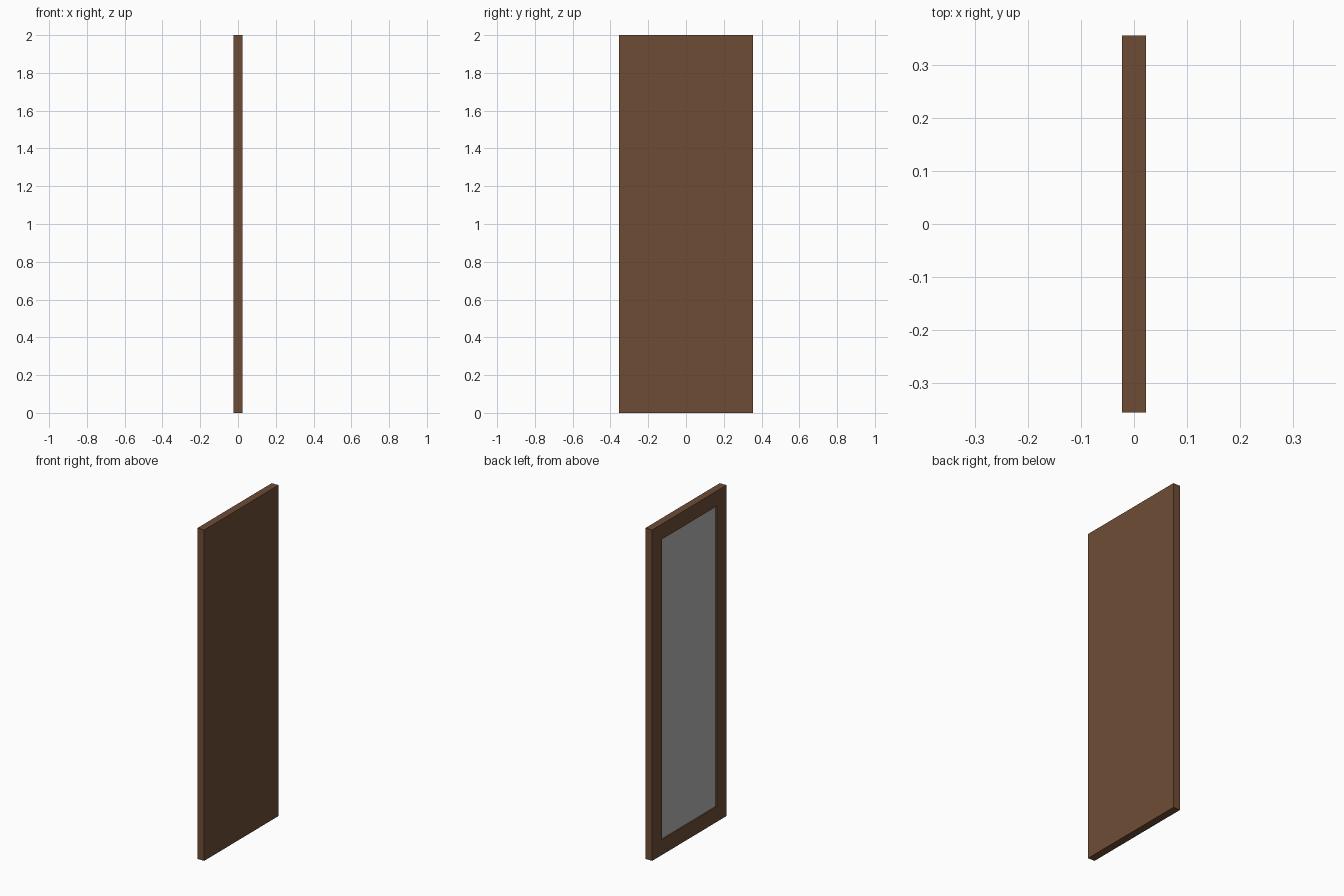
import bpy

if "Cube" in bpy.data.objects:
    bpy.data.objects.remove(bpy.data.objects["Cube"])

# Overall sizes
THICK, WIDTH, HEIGHT = 0.045, 0.71, 2.0
BORDER, RECESS = 0.092, 0.008


def material(name, rgb):
    m = bpy.data.materials.new(name)
    m.diffuse_color = (*rgb, 1.0)
    m.use_nodes = True
    m.node_tree.nodes["Principled BSDF"].inputs["Base Color"].default_value = m.diffuse_color
    return m


wood = material("brown wood", (0.155, 0.074, 0.036))
glass = material("mirror grey", (0.46, 0.46, 0.46))


def box(name, lo, hi, mat):
    """Box between two opposite corners."""
    bpy.ops.mesh.primitive_cube_add(size=1)
    ob = bpy.context.object
    ob.name = name
    ob.location = [(a + b) / 2 for a, b in zip(lo, hi)]
    ob.scale = [b - a for a, b in zip(lo, hi)]
    bpy.ops.object.transform_apply(location=True, rotation=False, scale=True)
    ob.data.materials.append(mat)
    return ob


X, Y = THICK / 2, WIDTH / 2

# Wooden frame: a solid board whose -x face is inset and pushed in
frame = box("mirror_frame", (-X, -Y, 0), (X, Y, HEIGHT), wood)
frame.data.materials.append(glass)

import bmesh
bm = bmesh.new()
bm.from_mesh(frame.data)
face = next(f for f in bm.faces if f.normal.x < -0.9)
bmesh.ops.inset_region(bm, faces=[face], thickness=BORDER, use_even_offset=True)

# Mirror glass: recessed panel inside the border
panel = bmesh.ops.extrude_discrete_faces(bm, faces=[face])["faces"][0]
bmesh.ops.translate(bm, verts=panel.verts[:], vec=(RECESS, 0, 0))
panel.material_index = 1
bm.normal_update()
bm.to_mesh(frame.data)
bm.free()
